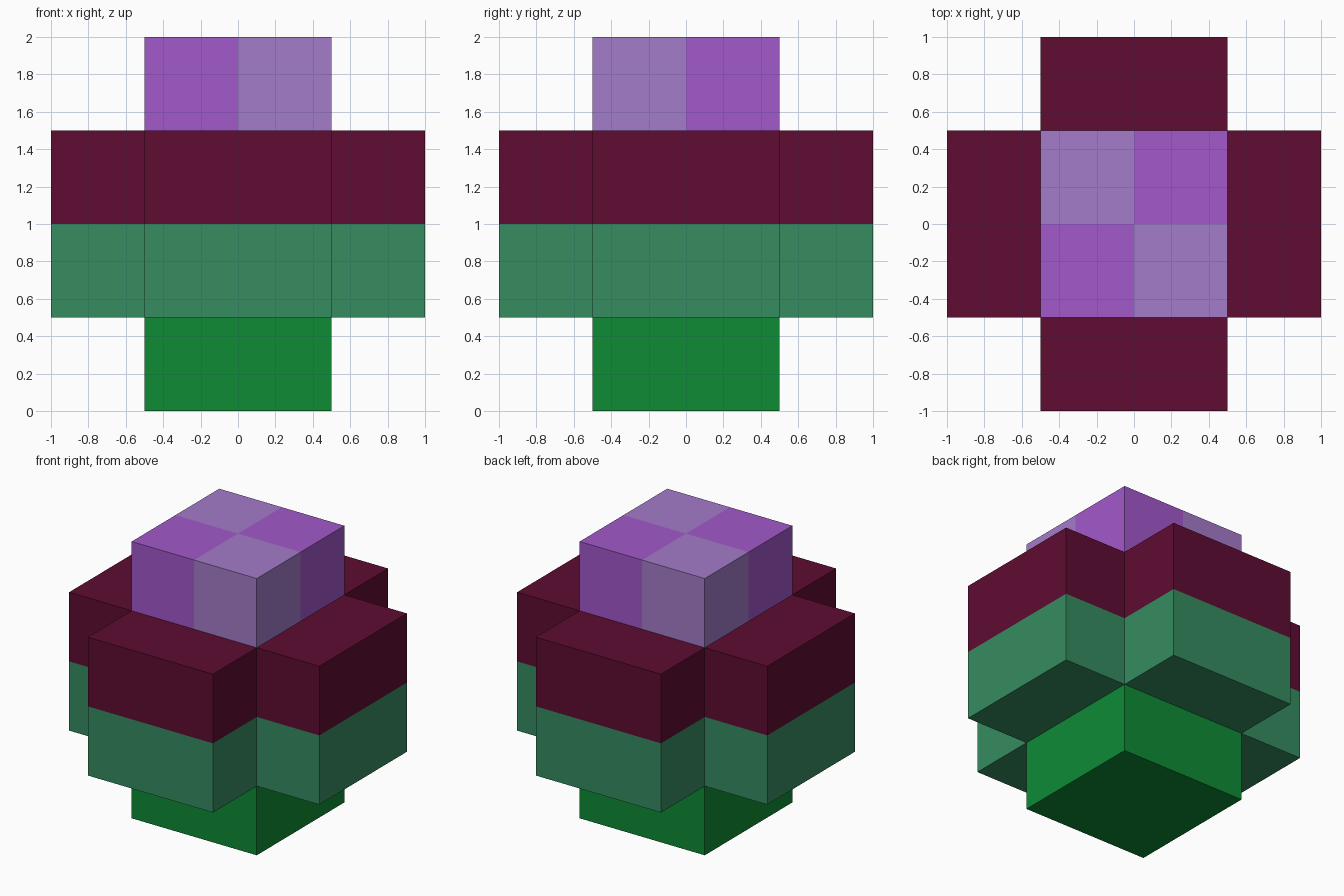
import bpy, bmesh
from mathutils import Vector

if "Cube" in bpy.data.objects:
    bpy.data.objects.remove(bpy.data.objects["Cube"])

S = 0.5  # size of one grid cell


def material(name, hex_colour):
    def lin(c):
        return c / 12.92 if c <= 0.04045 else ((c + 0.055) / 1.055) ** 2.4
    m = bpy.data.materials.new(name)
    rgb = [lin(int(hex_colour[i:i + 2], 16) / 255) for i in (0, 2, 4)]
    m.diffuse_color = (*rgb, 1)
    m.use_nodes = True
    m.node_tree.nodes["Principled BSDF"].inputs["Base Color"].default_value = m.diffuse_color
    return m


bright_green = material("bright green", "0E8B35")
sea_green = material("sea green", "368C61")
maroon = material("maroon", "5E0C32")
vivid_purple = material("vivid purple", "A258CB")
pale_purple = material("pale purple", "A47CC9")


def filled(p):
    """Solid shape: plus-shaped middle, square column above and below."""
    in_x, in_y = abs(p.x) < S, abs(p.y) < S
    if not (0 < p.z < 2 and abs(p.x) < 1 and abs(p.y) < 1):
        return False
    return (in_x or in_y) if S < p.z < 3 * S else (in_x and in_y)


def build(name, layers, mats, rule):
    """Outer skin of the given layers; rule picks a material per cell centre."""
    bm = bmesh.new()
    for k in layers:
        for i in range(-2, 2):
            for j in range(-2, 2):
                c = Vector((i + 0.5, j + 0.5, k + 0.5)) * S
                if not filled(c):
                    continue
                for axis in range(3):
                    for sign in (-1, 1):
                        n = Vector((0, 0, 0))
                        n[axis] = sign
                        if filled(c + n * S):
                            continue
                        u = Vector((0, 0, 0))
                        u[(axis + 1) % 3] = 1
                        v = n.cross(u)
                        corners = [n - u - v, n + u - v, n + u + v, n - u + v]
                        f = bm.faces.new([bm.verts.new(c + q * S / 2) for q in corners])
                        f.material_index = rule(c)
    bmesh.ops.remove_doubles(bm, verts=bm.verts, dist=1e-4)
    # Merge coplanar cells, keeping colour borders
    bmesh.ops.dissolve_limit(bm, angle_limit=0.01, verts=bm.verts, edges=bm.edges,
                             delimit={'MATERIAL'})
    me = bpy.data.meshes.new(name)
    bm.to_mesh(me)
    bm.free()
    for m in mats:
        me.materials.append(m)
    ob = bpy.data.objects.new(name, me)
    bpy.context.collection.objects.link(ob)


# Square foot
build("base_block", [0], [bright_green], lambda c: 0)
# Plus-shaped body, split in colour at mid height
build("cross_body", [1, 2], [sea_green, maroon], lambda c: int(c.z > 1))
# Square cap in a two-tone checker of quadrants
build("top_block", [3], [vivid_purple, pale_purple], lambda c: int(c.x * c.y < 0))
